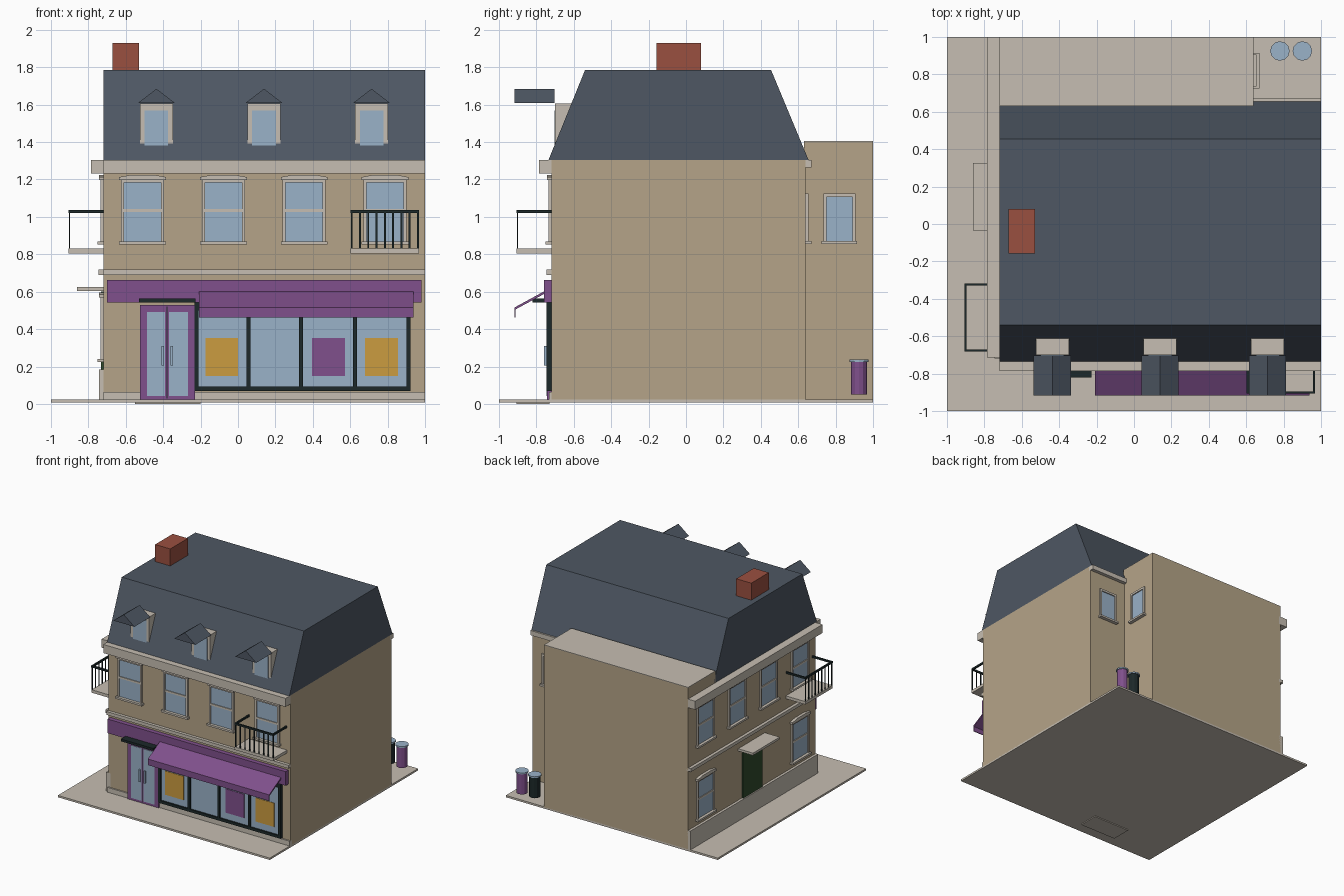
import bpy, bmesh, math
from mathutils import Matrix, Vector

if "Cube" in bpy.data.objects:
    bpy.data.objects.remove(bpy.data.objects["Cube"])


def material(name, hex_code):
    srgb = [int(hex_code[i:i + 2], 16) / 255 for i in (0, 2, 4)]
    lin = [c / 12.92 if c <= 0.04045 else ((c + 0.055) / 1.055) ** 2.4 for c in srgb]
    m = bpy.data.materials.new(name)
    m.diffuse_color = (*lin, 1)
    m.use_nodes = True
    m.node_tree.nodes["Principled BSDF"].inputs["Base Color"].default_value = m.diffuse_color
    return m


WALL = material("tan wall", "B5A488")
TRIM = material("pale stone", "C6BEB2")
SLATE = material("slate", "4E5763")
GLASS = material("blue glass", "9AB2C8")
PURPLE = material("purple paint", "80508C")
BLACK = material("black metal", "1C2829")
ORANGE = material("orange poster", "CB9C40")
BRICK = material("red brick", "9A5040")
GREEN = material("green door", "2F4A2C")


def finish(name, mat, bm, M=None):
    bmesh.ops.recalc_face_normals(bm, faces=bm.faces)
    if M:
        bm.transform(M)
    me = bpy.data.meshes.new(name)
    bm.to_mesh(me)
    bm.free()
    me.materials.append(mat)
    ob = bpy.data.objects.new(name, me)
    bpy.context.collection.objects.link(ob)
    return ob


def boxes(name, mat, *dims, M=None):
    """One object from boxes given as x0, x1, y0, y1, z0, z1."""
    bm = bmesh.new()
    for x0, x1, y0, y1, z0, z1 in dims:
        T = Matrix.Translation(((x0 + x1) / 2, (y0 + y1) / 2, (z0 + z1) / 2))
        bmesh.ops.create_cube(bm, size=1, matrix=T @ Matrix.Diagonal((x1 - x0, y1 - y0, z1 - z0, 1)))
    return finish(name, mat, bm, M)


def prism(name, mat, pts, a, b, axis, M=None):
    """Extrude a profile: (y, z) along x, or (x, z) along y."""
    bm = bmesh.new()
    place = (lambda p, t: (t, *p)) if axis == 'x' else (lambda p, t: (p[0], t, p[1]))
    f = bm.faces.new([bm.verts.new(place(p, a)) for p in pts])
    ext = bmesh.ops.extrude_face_region(bm, geom=[f])['geom']
    move = Vector((b - a, 0, 0) if axis == 'x' else (0, b - a, 0))
    bmesh.ops.translate(bm, verts=[v for v in ext if isinstance(v, bmesh.types.BMVert)], vec=move)
    return finish(name, mat, bm, M)


def on_wall(x, y, deg):
    """Local frame on a wall: -y points out of it."""
    return Matrix.Translation((x, y, 0)) @ Matrix.Rotation(math.radians(deg), 4, 'Z')


def window(M, z0, w=0.115, h=0.335, lintel=True):
    z1, g, mid = z0 + h, w - 0.016, z0 + h / 2
    boxes("window_glass", GLASS, (-g, g, -0.006, 0.01, z0, z1 - 0.015), M=M)
    frame = [(-w, -g, -0.015, 0.01, z0, z1), (g, w, -0.015, 0.01, z0, z1),
             (-g, g, -0.015, 0.01, z1 - 0.018, z1)]
    if lintel:
        frame.append((-g, g, -0.012, 0.01, mid - 0.008, mid + 0.008))
        prism("window_lintel", TRIM, [(-0.125, z1 - 0.005), (0.125, z1 - 0.005), (0.125, z1 + 0.012),
              (0.06, z1 + 0.024), (-0.06, z1 + 0.024), (-0.125, z1 + 0.012)], -0.024, 0.01, 'y', M)
    boxes("window_frame", TRIM, *frame, M=M)
    boxes("window_sill", TRIM, (-w - 0.01, w + 0.01, -0.03, 0.01, z0 - 0.014, z0 + 0.002), M=M)


def balcony(M):
    boxes("balcony_slab", TRIM, (-0.183, 0.183, -0.185, 0, 0.805, 0.83), M=M)
    bars = [(x - 0.005, x + 0.005, -0.183, -0.179, 0.83, 1.02)
            for x in [-0.177 + i * 0.354 / 8 for i in range(9)]]
    rails = [(-0.183, 0.183, -0.187, -0.175, 1.02, 1.036)]
    rails += [(s * 0.177 - 0.006, s * 0.177 + 0.006, -0.175, 0, 1.02, 1.036) for s in (-1, 1)]
    boxes("balcony_railing", BLACK, *bars, *rails, M=M)


# Ground and walls
boxes("pavement", TRIM, (-1, 1, -1, 1, 0.008, 0.024))
boxes("doorstep", TRIM, (-0.55, -0.2, -0.905, -0.73, 0, 0.012))
boxes("main_walls", WALL, (-0.72, 1, -0.72, 0.64, 0.02, 1.305))
boxes("rear_extension", WALL, (-0.72, 0.64, 0.63, 1, 0.02, 1.4))
boxes("extension_roof", TRIM, (-0.72, 0.64, 0.63, 1, 1.4, 1.405))

# Stone bands round the front and left side
boxes("cornice", TRIM, (-0.72, 1, -0.787, -0.7, 1.232, 1.305),
      (-0.787, -0.7, -0.715, 1, 1.232, 1.305), (0.64, 1, 0.62, 0.67, 1.265, 1.305))
boxes("belt_course", TRIM, (-0.72, 1, -0.746, -0.7, 0.69, 0.718),
      (-0.746, -0.7, -0.72, 1, 0.69, 0.718))
boxes("plinth", TRIM, (-0.72, -0.524, -0.732, -0.7, 0.02, 0.065),
      (-0.23, 1, -0.732, -0.7, 0.02, 0.065), (-0.742, -0.7, -0.72, 1, 0.02, 0.185))

# Mansard roof and chimney
prism("mansard_roof", SLATE, [(-0.735, 1.305), (0.655, 1.305), (0.455, 1.785), (-0.54, 1.785)],
      -0.72, 1, 'x')
boxes("chimney", BRICK, (-0.672, -0.53, -0.157, 0.08, 1.75, 1.93))

# Dormers with their forward caps
for x in (-0.436, 0.139, 0.714):
    M = on_wall(x, -0.7, 0)
    boxes("dormer_body", TRIM, (-0.088, 0.088, 0, 0.15, 1.33, 1.605), M=M)
    boxes("dormer_glass", GLASS, (-0.063, 0.063, -0.004, 0.01, 1.36, 1.57), M=M)
    prism("dormer_cap", SLATE, [(-0.1, 1.608), (0.1, 1.608), (0, 1.685)], -0.217, -0.003, 'y', M)

# Windows
for i in range(4):
    window(on_wall(-0.51 + i * 0.432, -0.72, 0), 0.866)
    window(on_wall(-0.72, -0.5 + i * 0.425, -90), 0.866)
for y in (-0.5, 0.775):
    window(on_wall(-0.72, y, -90), 0.238)
window(on_wall(0.64, 0.82, 90), 0.868, 0.085, 0.257, False)
window(on_wall(0.82, 0.64, 180), 0.868, 0.085, 0.257, False)

# Balconies
balcony(on_wall(0.785, -0.72, 0))
balcony(on_wall(-0.72, -0.5, -90))

# Side door and its canopy
boxes("side_door", GREEN, (-0.732, -0.7, 0.015, 0.275, 0.02, 0.6))
boxes("side_canopy", TRIM, (-0.86, -0.7, -0.035, 0.325, 0.604, 0.624))

# Shopfront
posts = [(x, x + 0.022, -0.745, -0.7, 0.07, 0.52) for x in (-0.232, 0.045, 0.326, 0.615, 0.901)]
boxes("shop_frame", BLACK, *posts, (-0.232, 0.923, -0.745, -0.7, 0.07, 0.093),
      (-0.232, 0.923, -0.745, -0.7, 0.5, 0.545))
boxes("shop_glass", GLASS, (-0.22, 0.91, -0.732, -0.71, 0.08, 0.51))
for x, mat in ((-0.175, ORANGE), (0.396, PURPLE), (0.68, ORANGE)):
    boxes("poster", mat, (x, x + 0.176, -0.736, -0.731, 0.15, 0.353))
boxes("sign_board", PURPLE, (-0.7, 0.98, -0.758, -0.7, 0.543, 0.663))
prism("awning", PURPLE, [(-0.74, 0.612), (-0.918, 0.515), (-0.918, 0.463), (-0.912, 0.463),
      (-0.912, 0.505), (-0.74, 0.598)], -0.208, 0.937, 'x')

# Double shop door
boxes("shop_door", PURPLE, (-0.524, -0.23, -0.742, -0.7, 0.024, 0.528))
boxes("shop_door_glass", GLASS, (-0.487, -0.39, -0.746, -0.73, 0.043, 0.492),
      (-0.37, -0.268, -0.746, -0.73, 0.043, 0.492))
boxes("shop_door_join", BLACK, (-0.382, -0.378, -0.744, -0.73, 0.03, 0.52))
boxes("shop_door_handles", GLASS, (-0.408, -0.396, -0.758, -0.74, 0.205, 0.31),
      (-0.36, -0.348, -0.758, -0.74, 0.205, 0.31))
boxes("shop_door_canopy", BLACK, (-0.53, -0.226, -0.822, -0.7, 0.543, 0.563))

# Bins in the back yard
for x, mat in ((0.78, BLACK), (0.9, PURPLE)):
    for name, m, r, z0, z1 in (("bin_body", mat, 0.044, 0.05, 0.225), ("bin_lid", GLASS, 0.052, 0.225, 0.237)):
        bm = bmesh.new()
        bmesh.ops.create_cone(bm, cap_ends=True, segments=12, radius1=r, radius2=r, depth=z1 - z0)
        finish(name, m, bm, Matrix.Translation((x, 0.925, (z0 + z1) / 2)))
